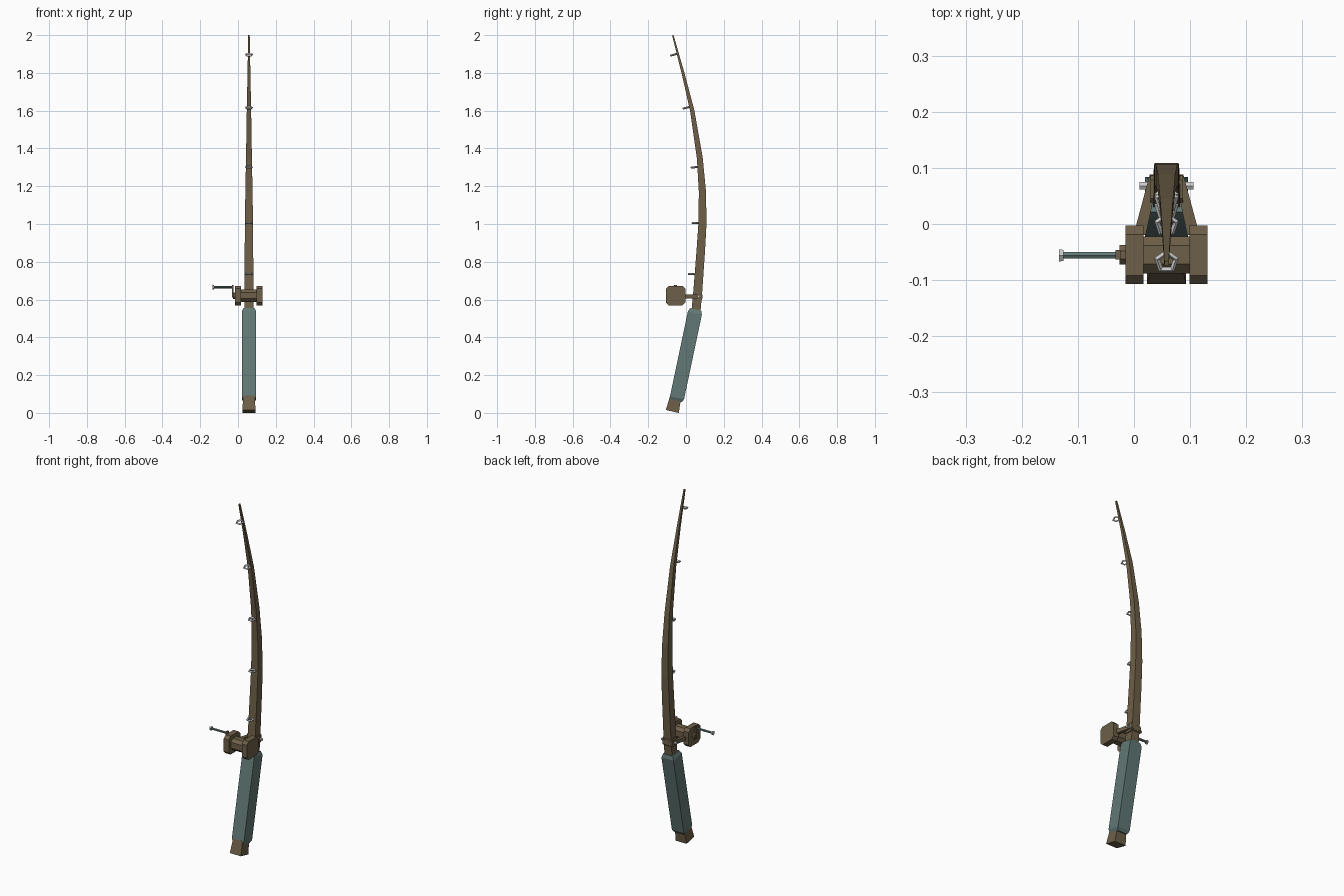
import bpy, bmesh
from math import cos, sin, pi, radians, atan2
from mathutils import Vector, Matrix

if "Cube" in bpy.data.objects:
    bpy.data.objects.remove(bpy.data.objects["Cube"])

CX = 0.058  # rod centre line


def material(name, rgb):
    m = bpy.data.materials.new(name)
    m.diffuse_color = (*rgb, 1)
    m.use_nodes = True
    m.node_tree.nodes["Principled BSDF"].inputs["Base Color"].default_value = m.diffuse_color
    return m


WOOD = material("wood", (0.155, 0.115, 0.065))
GRIP = material("grip", (0.12, 0.19, 0.18))
METAL = material("metal", (0.55, 0.56, 0.57))


def skin(name, rings, mat):
    """Bridge equal-sized point rings into a capped solid."""
    bm = bmesh.new()
    vs = [[bm.verts.new(p) for p in r] for r in rings]
    n = len(vs[0])
    for a, b in zip(vs, vs[1:]):
        for i in range(n):
            bm.faces.new((a[i], a[(i + 1) % n], b[(i + 1) % n], b[i]))
    bm.faces.new(vs[0])
    bm.faces.new(vs[-1])
    bmesh.ops.recalc_face_normals(bm, faces=bm.faces)
    me = bpy.data.meshes.new(name)
    bm.to_mesh(me)
    bm.free()
    me.materials.append(mat)
    ob = bpy.data.objects.new(name, me)
    bpy.context.collection.objects.link(ob)
    return ob


def sweep(name, path, mat):
    """Square section along a (y, z, half width) path in the side plane."""
    rings = []
    for i, (y, z, h) in enumerate(path):
        a, b = path[max(i - 1, 0)], path[min(i + 1, len(path) - 1)]
        n = Vector((0, b[1] - a[1], a[0] - b[0])).normalized()
        c = Vector((CX, y, z))
        rings.append([c + Vector((sx * h, 0, 0)) + n * sy * h
                      for sx, sy in ((-1, -1), (1, -1), (1, 1), (-1, 1))])
    return skin(name, rings, mat)


def turned(name, y, z, steps, mat, sides=8, cut=None):
    """Solid along x from (x, radius) steps; cut gives a chamfered square."""
    rings = []
    for x, r in steps:
        if cut:
            k = r * cut
            pts = [(r, -k), (r, k), (k, r), (-k, r), (-r, k), (-r, -k), (-k, -r), (k, -r)]
        else:
            pts = [(r * cos(2 * pi * (i + .5) / sides), r * sin(2 * pi * (i + .5) / sides))
                   for i in range(sides)]
        rings.append([(x, y + p, z + q) for p, q in pts])
    return skin(name, rings, mat)


def along(a, b, stations):
    """Stations (fraction, half width) on a straight side-plane line."""
    return [(a[0] + (b[0] - a[0]) * t, a[1] + (b[1] - a[1]) * t, h) for t, h in stations]


# Handle grip and butt cap
sweep("grip", along((-0.051, 0.063), (0.051, 0.548),
                    [(0, .03), (.035, .038), (.96, .038), (1, .030)]), GRIP)
sweep("butt_cap", along((-0.0725, 0.0075), (-0.055, 0.085),
                        [(0, .035), (.75, .031), (1, .03)]), WOOD)

# Curved, tapering rod
ROD = [(.052, .53, .024), (.063, .65, .0235), (.079, .87, .0225), (.087, 1.0, .0215),
       (.087, 1.17, .019), (.073, 1.35, .0155), (.033, 1.6, .0115), (-.016, 1.8, .0075),
       (-.07, 2.0, .004)]
sweep("rod", ROD, WOOD)

# Five-sided line guides, square to the rod
for i, gz in enumerate((.735, 1.005, 1.303, 1.622, 1.902)):
    a, b = next((a, b) for a, b in zip(ROD, ROD[1:]) if a[1] <= gz <= b[1])
    t = (gz - a[1]) / (b[1] - a[1])
    gy = a[0] + (b[0] - a[0]) * t
    h = a[2] + (b[2] - a[2]) * t
    tilt = atan2(a[0] - b[0], b[1] - a[1]) if i > 1 else 0
    out = h + .019
    bpy.ops.mesh.primitive_torus_add(
        major_segments=5, minor_segments=4, major_radius=.0175, minor_radius=.0055,
        location=(CX, gy - out * cos(tilt), gz - out * sin(tilt)))
    g = bpy.context.object
    g.name = f"line_guide_{i + 1}"
    g.data.transform(Matrix.Rotation(tilt, 4, 'X') @ Matrix.Rotation(radians(90), 4, 'Z'))
    g.data.materials.append(METAL)

# Reel: spool between two chamfered flanges
RY, RZ = -.055, .621
turned("spool", RY, RZ, [(.01, .033), (.106, .033)], WOOD, cut=.5)
for s, side in ((-1, "left"), (1, "right")):
    turned(f"reel_flange_{side}", RY, RZ,
           [(CX + s * .041, .052), (CX + s * .073, .052)], WOOD, cut=.7)
    # Strut from flange to rod, with a bolt outside
    rings = []
    for off, y, w in ((.048, -.02, .011), (.022, .088, .008)):
        x = CX + s * off
        rings.append([(x + p * w, y, .617 + q * .011)
                      for p, q in ((-1, -1), (1, -1), (1, 1), (-1, 1))])
    skin(f"reel_strut_{side}", rings, WOOD)
    turned(f"strut_bolt_{side}", .068, .617,
           [(CX + s * .026, .008), (CX + s * .048, .008)], METAL, sides=6)

# Clamp block holding the struts on the rod
turned("rod_clamp", .062, .617, [(CX - .029, .024), (CX + .029, .024)], WOOD, cut=.7)

# Crank: hub, arm, teal shaft and end knob
turned("crank_hub", RY, RZ, [(-.026, .019), (-.012, .019)], WOOD)
skin("crank_arm", [[(x, RY + p * .0085, z) for p, z in ((-1, .612), (1, .612), (1, .676), (-1, .676))]
                   for x in (-.033, -.024)], WOOD)
turned("crank_shaft", RY - .001, .666, [(-.128, .0068), (-.028, .0068)], GRIP, sides=6)
turned("crank_knob", RY - .001, .666, [(-.134, .0125), (-.126, .0115)], METAL, sides=6)
